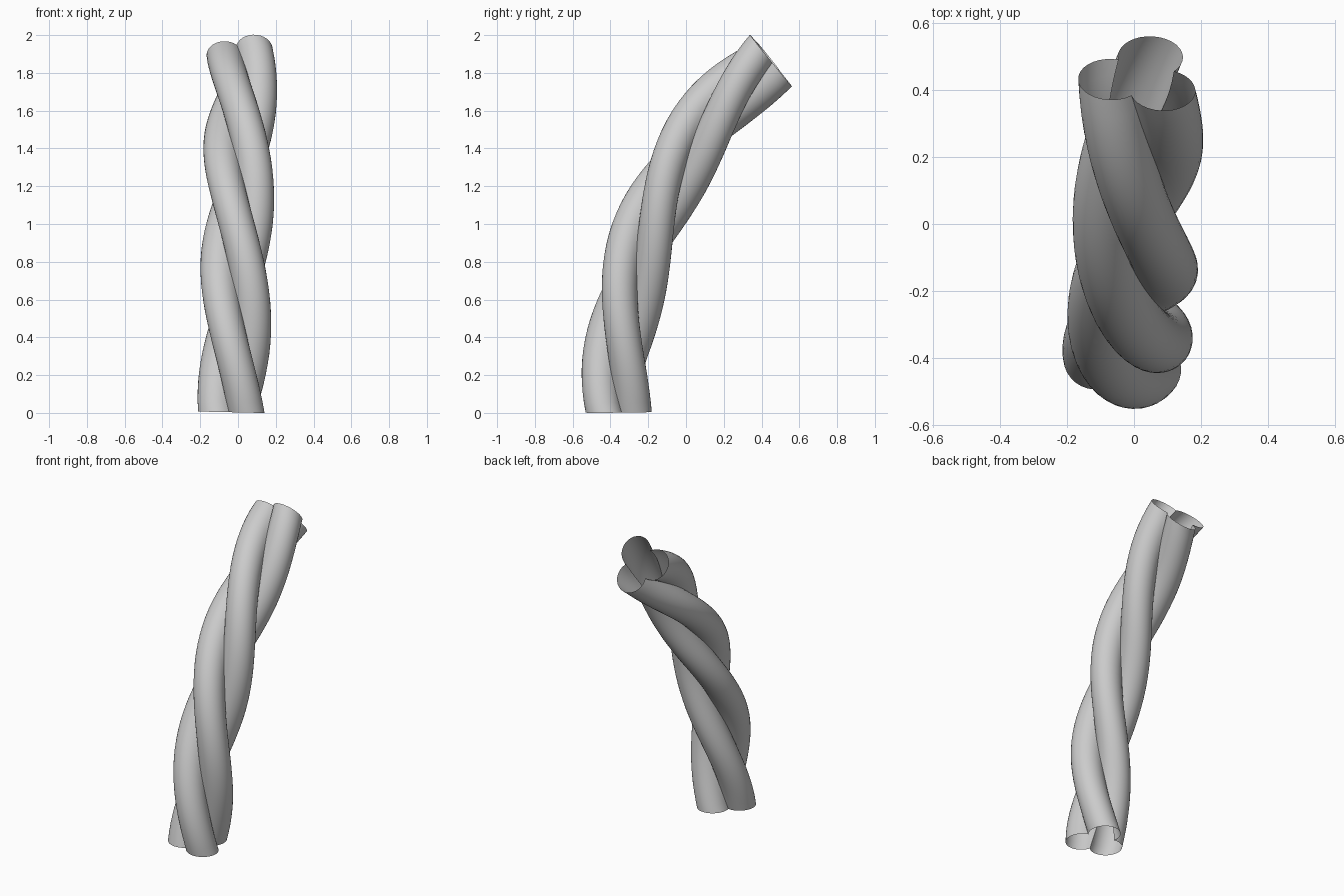
import bpy, bmesh
from math import sin, cos, asin, radians, sqrt
from mathutils import Vector

cube = bpy.data.objects.get("Cube")
if cube:
    bpy.data.objects.remove(cube, do_unlink=True)

LOBE_RADIUS, LOBE_OFFSET = 0.097, 0.094
LOBE_STEPS, RINGS = 20, 40
START_ANGLE, TWIST = radians(77), radians(-364)

# Leaning centre line as one cubic curve
PATH = [Vector(p) for p in ((-0.025, -0.37, 0), (-0.01, -0.375, 0.7),
                            (0.006, -0.114, 1.42), (0.022, 0.444, 1.87))]


def path_point(t):
    a, b, c, d = PATH
    s = 1 - t
    point = a * s**3 + b * 3 * s * s * t + c * 3 * s * t * t + d * t**3
    tangent = (b - a) * s * s + (c - b) * 2 * s * t + (d - c) * t * t
    return point, tangent.normalized()


def three_lobe_profile():
    """Outline of three overlapping circles, open at the start of the next lobe."""
    half = radians(60) + asin(LOBE_OFFSET * sqrt(3) / 2 / LOBE_RADIUS)
    outline = []
    for lobe in range(3):
        turn = radians(120) * lobe
        for i in range(LOBE_STEPS):
            a = turn - half + 2 * half * i / LOBE_STEPS
            outline.append((LOBE_OFFSET * cos(turn) + LOBE_RADIUS * cos(a),
                            LOBE_OFFSET * sin(turn) + LOBE_RADIUS * sin(a)))
    return outline


# Sweep the outline along the centre line while twisting it
profile = three_lobe_profile()
bm = bmesh.new()
rings = []
for k in range(RINGS + 1):
    t = k / RINGS
    centre, tangent = path_point(t)
    across = Vector((1, 0, 0))
    across = (across - tangent * across.dot(tangent)).normalized()
    back = tangent.cross(across)
    angle = START_ANGLE + TWIST * t
    ca, sa = cos(angle), sin(angle)
    rings.append([bm.verts.new(centre + across * (u * ca - v * sa) + back * (u * sa + v * ca))
                  for u, v in profile])
for low, high in zip(rings, rings[1:]):
    for i in range(len(profile)):
        j = (i + 1) % len(profile)
        bm.faces.new((low[i], low[j], high[j], high[i]))

# Rest the open lower rim on the ground
lowest = min(v.co.z for v in bm.verts)
bmesh.ops.translate(bm, verts=bm.verts, vec=(0, 0, -lowest))

mesh = bpy.data.meshes.new("twisted_stem")
bm.to_mesh(mesh)
bm.free()
stem = bpy.data.objects.new("twisted_stem", mesh)
bpy.context.collection.objects.link(stem)

# Plain grey colour
grey = bpy.data.materials.new("light_grey")
grey.use_nodes = True
colour = (0.6, 0.6, 0.6, 1)
grey.diffuse_color = colour
grey.node_tree.nodes["Principled BSDF"].inputs["Base Color"].default_value = colour
mesh.materials.append(grey)

# Smooth lobes with sharp grooves
bpy.ops.object.select_all(action='DESELECT')
stem.select_set(True)
bpy.context.view_layer.objects.active = stem
bpy.ops.object.shade_smooth_by_angle(angle=radians(30))
